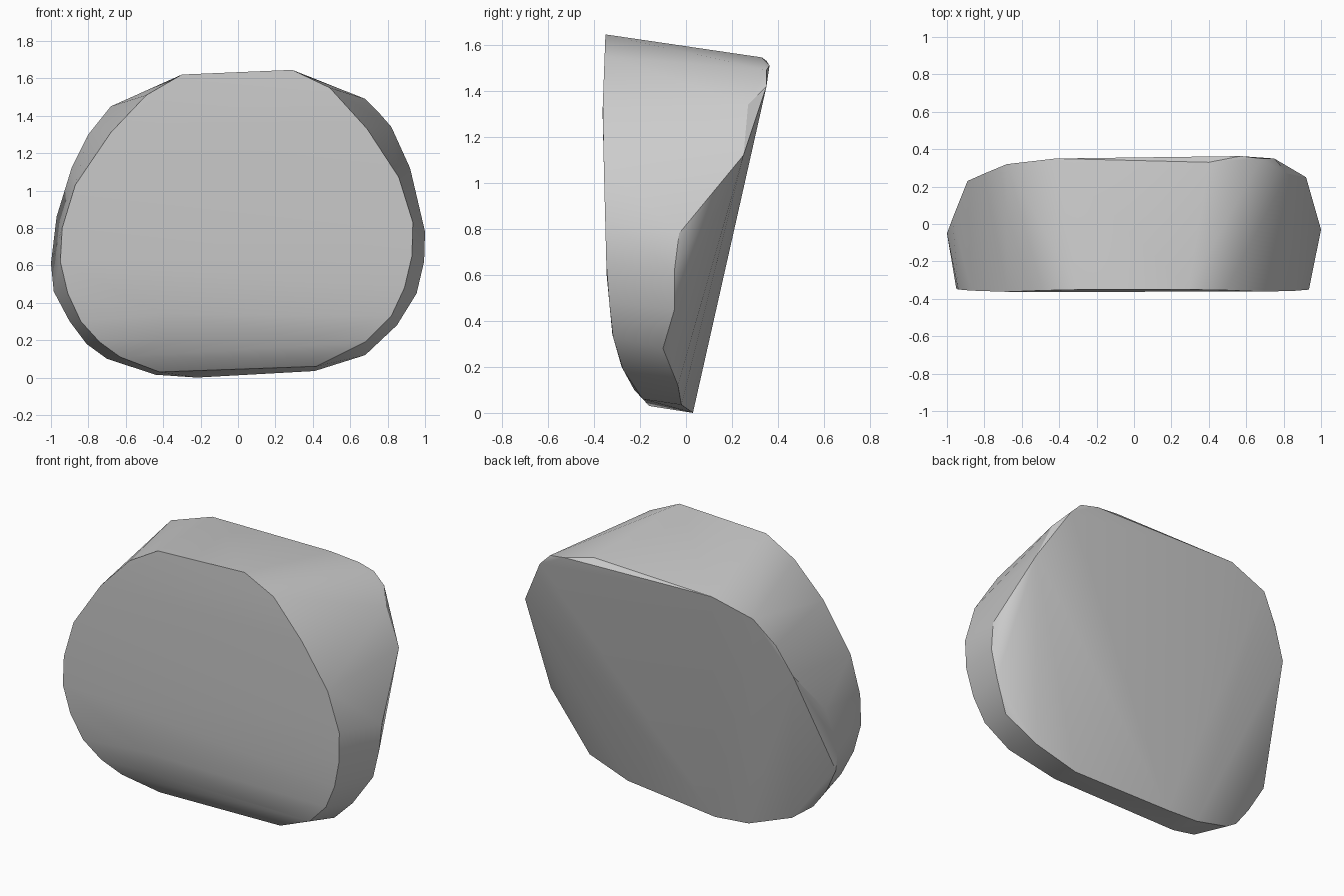
import bpy
import bmesh
import math

default_cube = bpy.data.objects.get("Cube")
if default_cube is not None:
    bpy.data.objects.remove(default_cube, do_unlink=True)


def flat_material(name, colour):
    material = bpy.data.materials.new(name)
    material.use_nodes = True
    material.diffuse_color = colour
    shader = material.node_tree.nodes.get("Principled BSDF")
    shader.inputs["Base Color"].default_value = colour
    shader.inputs["Roughness"].default_value = 0.8
    return material


# Side profile of the front face, as (height, depth): upright, rolling under at the foot
FRONT_PROFILE = [(0.03, -0.16), (0.1, -0.225), (0.2, -0.28), (0.34, -0.32),
                 (0.6, -0.345), (1.3, -0.363), (1.65, -0.35)]


def front_depth(height):
    """Interpolate the depth of the front face at a given height."""
    for (low, near), (high, far) in zip(FRONT_PROFILE, FRONT_PROFILE[1:]):
        if height <= high:
            return near + (far - near) * (height - low) / (high - low)
    return FRONT_PROFILE[-1][1]


# Front rim, as (x, z)
front_rim = [(-0.3, 1.62), (0.29, 1.645), (0.49, 1.55), (0.69, 1.33),
             (0.86, 1.07), (0.935, 0.83), (0.93, 0.65), (0.89, 0.48),
             (0.82, 0.33), (0.68, 0.19), (0.42, 0.06), (-0.42, 0.03),
             (-0.63, 0.11), (-0.74, 0.19), (-0.84, 0.3), (-0.91, 0.45),
             (-0.95, 0.62), (-0.94, 0.8), (-0.87, 1.03), (-0.68, 1.31),
             (-0.49, 1.51)]

# Back rim, as (x, y, z): wide at the middle, leaning back towards the top
back_rim = [(-0.42, 0.35, 1.53), (0.4, 0.33, 1.545), (0.57, 0.363, 1.51),
            (0.68, 0.35, 1.49), (0.75, 0.35, 1.42), (0.82, 0.27, 1.34),
            (0.92, 0.25, 1.12), (1, -0.03, 0.78), (0.995, -0.05, 0.62),
            (0.955, -0.05, 0.45), (0.85, -0.1, 0.28), (0.68, -0.035, 0.12),
            (0.41, -0.02, 0.035), (-0.22, 0.03, 0), (-0.44, 0.02, 0.015),
            (-0.7, -0.03, 0.1), (-0.81, -0.08, 0.18), (-0.9, -0.08, 0.3),
            (-0.985, -0.05, 0.46), (-1, -0.05, 0.61), (-0.97, 0.03, 0.86),
            (-0.89, 0.23, 1.12), (-0.8, 0.27, 1.3), (-0.68, 0.32, 1.45)]

# Wedge body: a shell stretched over both rims
mesh = bpy.data.meshes.new("wedge_body")
shell = bmesh.new()
for x, z in front_rim:
    shell.verts.new((x, front_depth(z), z))
for point in back_rim:
    shell.verts.new(point)

# Bands across the front face that keep its rolled foot even
for height, depth in FRONT_PROFILE[1:-1]:
    for side in (-0.4, 0.4):
        shell.verts.new((side, depth, height))

hull = bmesh.ops.convex_hull(shell, input=shell.verts[:])
unused = {item for item in hull["geom_interior"] + hull["geom_unused"]
          if isinstance(item, bmesh.types.BMVert)}
bmesh.ops.delete(shell, geom=list(unused), context="VERTS")
bmesh.ops.dissolve_limit(shell, angle_limit=math.radians(1),
                         verts=shell.verts[:], edges=shell.edges[:])
bmesh.ops.recalc_face_normals(shell, faces=shell.faces[:])
shell.to_mesh(mesh)
shell.free()

body = bpy.data.objects.new("wedge_body", mesh)
bpy.context.collection.objects.link(body)
mesh.materials.append(flat_material("plain grey", (0.6, 0.6, 0.6, 1)))

# Smooth walls with a crisp rim
bpy.ops.object.select_all(action="DESELECT")
body.select_set(True)
bpy.context.view_layer.objects.active = body
bpy.ops.object.shade_smooth_by_angle(angle=math.radians(30))
